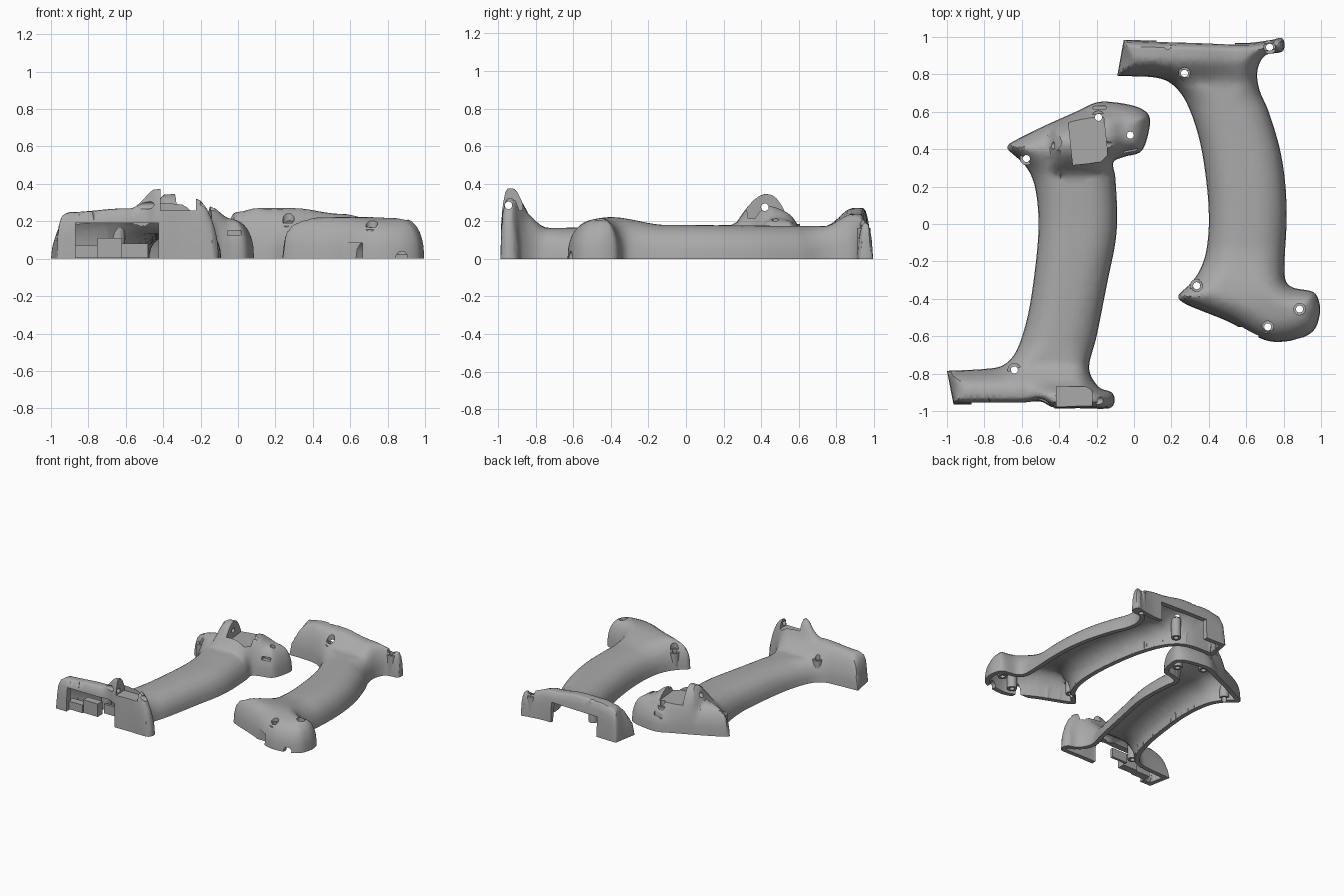
import bpy, bmesh, math
from mathutils import Vector, Matrix
from mathutils.geometry import delaunay_2d_cdt

if "Cube" in bpy.data.objects:
    bpy.data.objects.remove(bpy.data.objects["Cube"])

grey = bpy.data.materials.new("grey_plastic")
grey.diffuse_color = (0.4, 0.4, 0.4, 1)
grey.use_nodes = True
grey.node_tree.nodes["Principled BSDF"].inputs["Base Color"].default_value = grey.diffuse_color
WALL = 0.035


def ramp(v, pts):
    """Smooth interpolation through (position, value) pairs."""
    if v <= pts[0][0]:
        return pts[0][1]
    for (a, p), (b, q) in zip(pts, pts[1:]):
        if v <= b:
            t = (v - a) / (b - a)
            return p + (q - p) * t * t * (3 - 2 * t)
    return pts[-1][1]


def smooth_outline(ctrl):
    """Closed curve through control points; a third entry marks a corner."""
    n, out = len(ctrl), []
    P = [Vector(c[:2]) for c in ctrl]
    T = [Vector((0, 0)) if len(ctrl[i]) > 2 else (P[(i + 1) % n] - P[i - 1]) * 0.5 for i in range(n)]
    for i in range(n):
        a, b, ta, tb = P[i], P[(i + 1) % n], T[i], T[(i + 1) % n]
        lim = (b - a).length * 1.1
        ta = ta * min(1, lim / max(ta.length, 1e-6))
        tb = tb * min(1, lim / max(tb.length, 1e-6))
        for k in range(12):
            t = k / 12
            p = (a * (2*t**3 - 3*t*t + 1) + ta * (t**3 - 2*t*t + t)
                 + b * (3*t*t - 2*t**3) + tb * (t**3 - t*t))
            if not out or (k == 0 or ((p - out[-1]).length > 0.009 and (p - b).length > 0.007)):
                out.append(p)
    area = sum(p.cross(q) for p, q in zip(out, out[1:] + out[:1]))
    return out if area > 0 else out[::-1]


def edge_distance(p, segs):
    best = 9.0
    for ax, ay, dx, dy, l2 in segs:
        px, py = p[0] - ax, p[1] - ay
        t = max(0.0, min(1.0, (px * dx + py * dy) / l2))
        best = min(best, (px - t * dx) ** 2 + (py - t * dy) ** 2)
    return math.sqrt(best)


def dome(d, r):
    t = min(1.0, max(0.0, d / r))
    return (1 - (1 - t) ** 2.3) ** (1 / 2.3)


def new_object(name, bm):
    bmesh.ops.recalc_face_normals(bm, faces=bm.faces)
    me = bpy.data.meshes.new(name)
    bm.to_mesh(me)
    bm.free()
    me.materials.append(grey)
    ob = bpy.data.objects.new(name, me)
    bpy.context.collection.objects.link(ob)
    return ob


def box(name, x0, x1, y0, y1, z0, z1, turn=0):
    bm = bmesh.new()
    c = Vector(((x0 + x1) / 2, (y0 + y1) / 2, (z0 + z1) / 2))
    m = Matrix.Translation(c) @ Matrix.Rotation(turn, 4, 'Z') @ Matrix.Diagonal((x1 - x0, y1 - y0, z1 - z0, 1))
    bmesh.ops.create_cube(bm, size=1, matrix=m)
    return new_object(name, bm)


def rod(name, c, r, length, axis='Z'):
    bm = bmesh.new()
    turn = {'Z': Matrix(), 'X': Matrix.Rotation(math.pi / 2, 4, 'Y'), 'Y': Matrix.Rotation(math.pi / 2, 4, 'X')}[axis]
    bmesh.ops.create_cone(bm, cap_ends=True, segments=20, radius1=r, radius2=r, depth=length,
                          matrix=Matrix.Translation(c) @ turn)
    return new_object(name, bm)


def carve(ob, cutter):
    m = ob.modifiers.new("cut", 'BOOLEAN')
    m.operation, m.solver, m.object = 'DIFFERENCE', 'EXACT', cutter
    bpy.context.view_layer.objects.active = ob
    bpy.ops.object.modifier_apply(modifier=m.name)
    bpy.data.objects.remove(cutter)


def finish(ob):
    bpy.ops.object.select_all(action='DESELECT')
    ob.select_set(True)
    bpy.context.view_layer.objects.active = ob
    bpy.ops.object.shade_smooth_by_angle(angle=math.radians(38))


def grip_shell(name, ctrl, base, bump, radius):
    """Hollow domed half: outer solid minus an inset copy of itself."""
    ring = smooth_outline(ctrl)
    n = len(ring)
    segs = []
    for a, b in zip(ring, ring[1:] + ring[:1]):
        e = b - a
        segs.append((a.x, a.y, e.x, e.y, max(e.length_squared, 1e-12)))
    pts = list(ring)
    for d in (0.004, 0.012, 0.024, WALL, 0.039, 0.05, 0.068, 0.09, 0.115, 0.145):
        for i in range(0, n, 1 if d < 0.06 else 2):
            t = (ring[(i + 1) % n] - ring[i - 1]).normalized()
            p = ring[i] + Vector((-t.y, t.x)) * d
            if edge_distance(p, segs) > d * 0.985:
                pts.append(p)
    for i in range(-34, 35):
        for j in range(-34, 35):
            p = Vector((i * 0.03, j * 0.03))
            if edge_distance(p, segs) > 0.03:
                pts.append(p)
    edges = [(i, (i + 1) % n) for i in range(n)]
    co, _, faces, *_ = delaunay_2d_cdt(pts, edges, [], 1, 1e-5)
    dist = [edge_distance(p, segs) for p in co]
    solids = []
    for inner in (False, True):
        bm = bmesh.new()
        for p, d in zip(co, dist):
            x, y = p
            r = radius(x, y)
            if not inner:
                z = (base(x, y) + bump(x, y)) * dome(d, r) if d > 1e-4 else 0.0
            elif d < WALL + 0.0005:
                z = -0.02
            else:
                z = (base(x, y) - WALL) * dome(d - WALL, r)
            bm.verts.new((x, y, z))
        bm.verts.ensure_lookup_table()
        for f in faces:
            bm.faces.new([bm.verts[i] for i in f])
        bmesh.ops.delete(bm, geom=[v for v in bm.verts if not v.link_faces], context='VERTS')
        rim = [e for e in bm.edges if e.is_boundary]
        if inner:
            ext = bmesh.ops.extrude_edge_only(bm, edges=rim)["geom"]
            for v in ext:
                if isinstance(v, bmesh.types.BMVert):
                    v.co.z = -0.06
            rim = [e for e in bm.edges if e.is_boundary]
        bmesh.ops.holes_fill(bm, edges=rim, sides=0)
        solids.append(new_object(name, bm))
    carve(solids[0], solids[1])
    return solids[0]


def screw_points(ob, side, pts, base, bore):
    """Through holes with tubular bosses underneath."""
    for k, (x, y, top) in enumerate(pts):
        carve(ob, rod("cut", (x, y, 0.2), 0.019, 0.6))
        if bore:
            carve(ob, rod("cut", (x, y, top + 0.2), 0.031, 0.4))
        h = top - 0.015
        boss = rod(f"{side}_screw_boss_{k}", (x, y, 0.02 + (h - 0.02) / 2), 0.036, h - 0.02)
        carve(boss, rod("cut", (x, y, 0.2), 0.019, 0.6))
        finish(boss)


# ---- left half ----
left_ctrl = [(-1, -.785, 1), (-.965, -.965, 1), (-.6, -.965), (-.5, -.955), (-.43, -.985), (-.3, -.985), (-.13, -.985),
             (-.103, -.945), (-.12, -.9), (-.19, -.87), (-.24, -.77), (-.2, -.6), (-.14, -.3), (-.1, -.1),
             (-.09, .05), (-.1, .25), (-.11, .33), (-.05, .36), (.04, .39), (.08, .5), (.08, .58), (.02, .625),
             (-.1, .65), (-.2, .65), (-.3, .605), (-.5, .515), (-.665, .43), (-.675, .4), (-.58, .31), (-.53, .2),
             (-.51, 0), (-.53, -.25), (-.57, -.5), (-.63, -.68), (-.7, -.755), (-.8, -.775)]


def left_base(x, y):
    bar = ramp(x, [(-1, .18), (-.95, .235), (-.9, .25), (-.6, .27), (-.3, .27), (-.18, .24), (-.1, .14)])
    body = ramp(y, [(-.74, .165), (0, .175), (.25, .18), (.42, .22), (.55, .21), (.65, .18)])
    s = ramp(y, [(-.89, 1), (-.74, 0)])
    return body + (bar - body) * s


def left_bump(x, y):
    lug = ramp(y, [(-.92, 1), (-.84, 0)]) * ramp(
        x, [(-.58, 0), (-.45, .1), (-.4, .105), (-.3, .08), (-.21, .07), (-.14, .02), (-.1, 0)])
    u = min(1, abs(y - .43) / .17)
    return lug + .125 * (1 - u * u) * ramp(x, [(-.46, 0), (-.4, 1), (-.33, 1), (-.15, .5), (-.04, 0)])


def bar_radius(y):
    return ramp(y, [(.62, .18), (.8, .1), (.86, .1), (.95, .04)])


left = grip_shell("left_grip_shell", left_ctrl, left_base, left_bump,
                  lambda x, y: bar_radius(-y) if y < 0 else ramp(y, [(.2, .18), (.4, .13)]))
for c in ((-.87, -.425, -1.1, -.9, -.1, .19),        # front window
          (-.415, -.225, -1.1, -.87, .258, .6),      # notch between bar lugs
          (-.055, .015, .3, .42, .125, .15),         # slot in the foot
          (-.22, -.15, .615, .63, .1, .4)):          # slot at the back
    carve(left, box("cut", *c))
carve(left, box("cut", -.34, -.15, .325, .575, .215, .6, math.radians(6)))  # pocket
carve(left, rod("cut", (-.3, -.945, .285), .02, .7, 'X'))
carve(left, rod("cut", (-.3, .42, .275), .02, .6, 'X'))
screw_points(left, "left", [(-.64, -.78, .18), (-.575, .35, .15), (-.19, .57, .2), (-.02, .475, .2)], left_base, False)
finish(left)

# blocks behind the window
box("window_block_low", -.88, -.75, -.93, -.87, .005, .07)
box("window_block_high", -.75, -.62, -.92, -.86, .005, .11)
box("window_back_plate", -.62, -.48, -.84, -.82, .005, .08)

# ---- right half ----
right_ctrl = [(-.055, .985, 1), (-.09, .79, 1), (.1, .785), (.2, .75), (.28, .65), (.35, .45), (.39, .2), (.4, 0),
              (.385, -.15), (.35, -.25), (.3, -.32), (.237, -.385), (.28, -.43), (.5, -.52), (.65, -.6), (.75, -.63),
              (.88, -.615), (.96, -.57), (.99, -.5), (.993, -.43), (.96, -.365), (.85, -.34), (.81, -.3), (.805, -.2),
              (.815, 0), (.81, .2), (.78, .4), (.72, .6), (.67, .72), (.66, .82), (.7, .9), (.79, .92), (.805, .955),
              (.79, .995), (.74, .985), (.6, .968), (.3, .975)]


def right_base(x, y):
    bar = ramp(x, [(-.09, .2), (0, .25), (.1, .27), (.3, .27), (.55, .24), (.8, .19)])
    body = ramp(y, [(-.63, .19), (-.4, .222), (-.1, .18), (.7, .175)])
    s = ramp(y, [(.74, 0), (.89, 1)])
    return body + (bar - body) * s


right = grip_shell("right_grip_shell", right_ctrl, right_base, lambda x, y: 0,
                   lambda x, y: bar_radius(y) if y > 0 else ramp(y, [(-.4, .13), (-.2, .18)]))
carve(right, box("cut", .12, .54, .9, 1.1, -.1, .16))       # back window
carve(right, box("cut", .52, .665, -.7, -.55, -.1, .085))   # front slot
carve(right, rod("cut", (.875, -.6, .01), .03, .2, 'Y'))    # cable notch
screw_points(right, "right", [(.27, .805, .19), (.725, .945, .18), (.335, -.33, .15), (.715, -.55, .17),
                              (.885, -.455, .18)], right_base, True)
finish(right)
